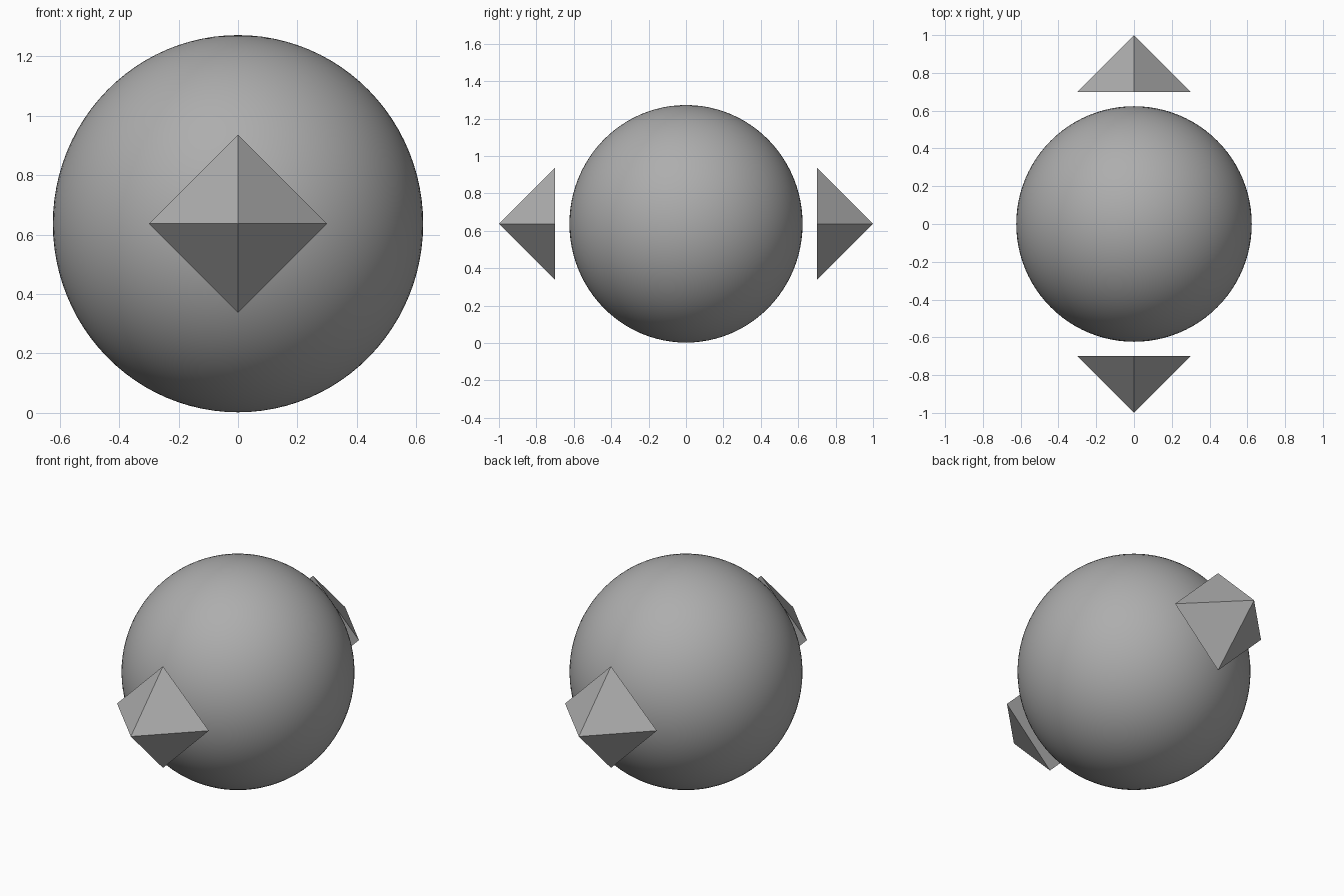
import bpy
from math import pi

cube = bpy.data.objects.get("Cube")
if cube:
    bpy.data.objects.remove(cube, do_unlink=True)

CENTRE_Z = 0.637

# Single grey material
grey = bpy.data.materials.new("plain_grey")
grey.use_nodes = True
colour = (0.42, 0.42, 0.42, 1.0)
grey.diffuse_color = colour
grey.node_tree.nodes["Principled BSDF"].inputs["Base Color"].default_value = colour


def finish(name):
    obj = bpy.context.object
    obj.name = name
    obj.data.name = name
    obj.data.materials.append(grey)
    return obj


# Smooth body, slightly taller than wide
bpy.ops.mesh.primitive_uv_sphere_add(segments=96, ring_count=48, radius=1,
                                     location=(0, 0, CENTRE_Z))
body = finish("body_sphere")
body.scale = (0.6235, 0.6235, 0.635)
bpy.ops.object.transform_apply(location=False, rotation=False, scale=True)
bpy.ops.object.shade_smooth()

# Floating four-sided spikes pointing away from the body
for name, side in (("front_spike", -1), ("back_spike", 1)):
    bpy.ops.mesh.primitive_cone_add(vertices=4, radius1=0.3, radius2=0, depth=0.3,
                                    location=(0, side * 0.85, CENTRE_Z),
                                    rotation=(-side * pi / 2, 0, 0))
    finish(name)
    bpy.ops.object.shade_flat()
